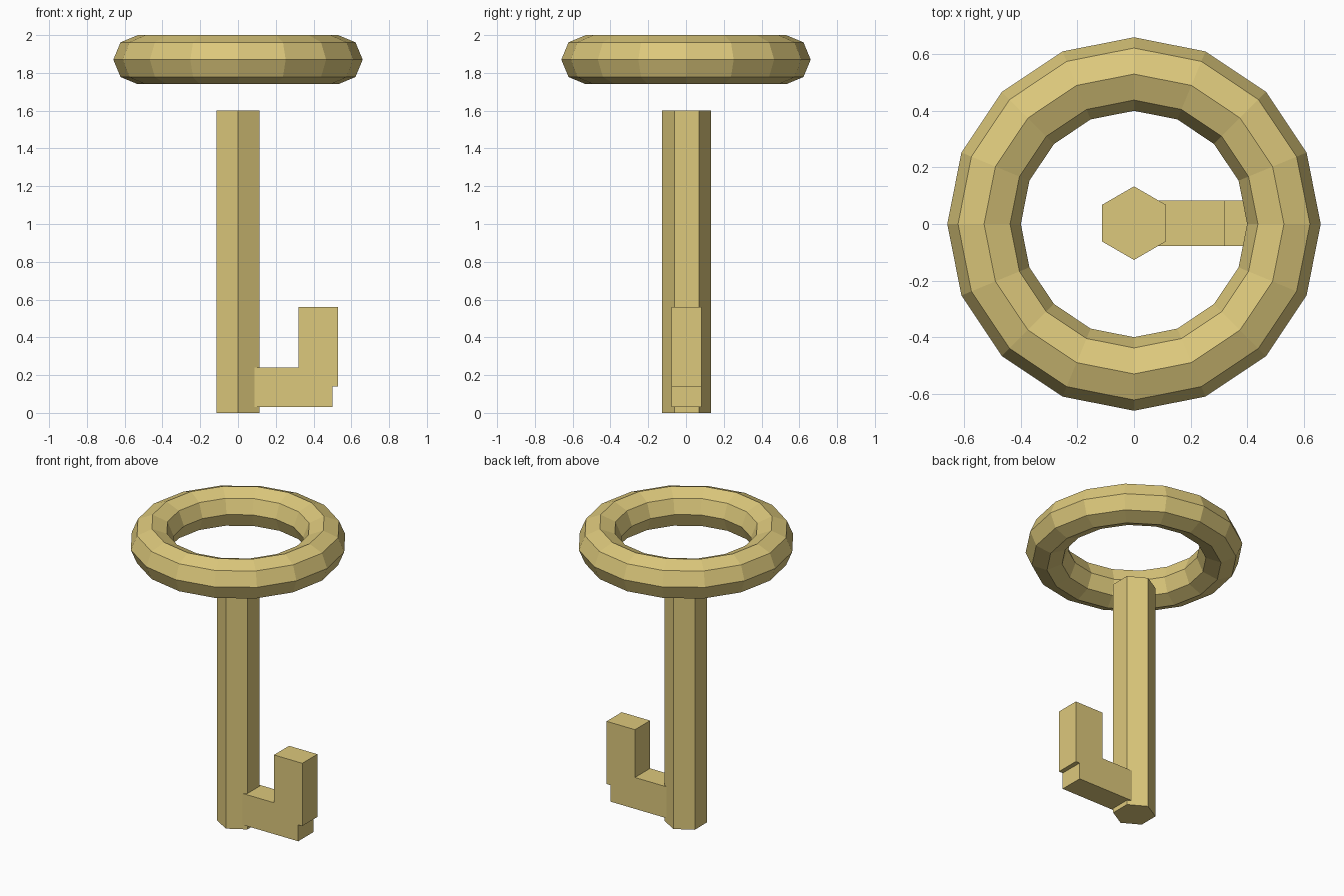
import bpy
from math import radians

if "Cube" in bpy.data.objects:
    bpy.data.objects.remove(bpy.data.objects["Cube"])

gold = bpy.data.materials.new("gold")
gold.diffuse_color = (0.72, 0.58, 0.20, 1)
gold.use_nodes = True
gold.node_tree.nodes["Principled BSDF"].inputs["Base Color"].default_value = gold.diffuse_color


def finish(name):
    obj = bpy.context.object
    obj.name = name
    obj.data.materials.append(gold)
    return obj


def box(name, x, z, half_y=0.08):
    bpy.ops.mesh.primitive_cube_add(
        size=1, location=((x[0] + x[1]) / 2, 0.003, (z[0] + z[1]) / 2))
    obj = finish(name)
    obj.scale = (x[1] - x[0], 2 * half_y, z[1] - z[0])
    bpy.ops.object.transform_apply(location=False, rotation=False, scale=True)


# Faceted ring handle, floating above the shaft
bpy.ops.mesh.primitive_torus_add(
    major_segments=16, minor_segments=8, major_radius=0.53,
    minor_radius=0.13, location=(0, 0, 1.87))
finish("ring_handle")
bpy.ops.object.shade_flat()

# Hexagonal shaft with corners on the y axis
bpy.ops.mesh.primitive_cylinder_add(
    vertices=6, radius=0.13, depth=1.6, location=(0, 0.003, 0.8))
finish("shaft")

# L-shaped bit: arm and upright tooth overlap
box("bit_arm", (0.08, 0.50), (0.03, 0.24))
box("bit_tooth", (0.32, 0.53), (0.14, 0.56))
